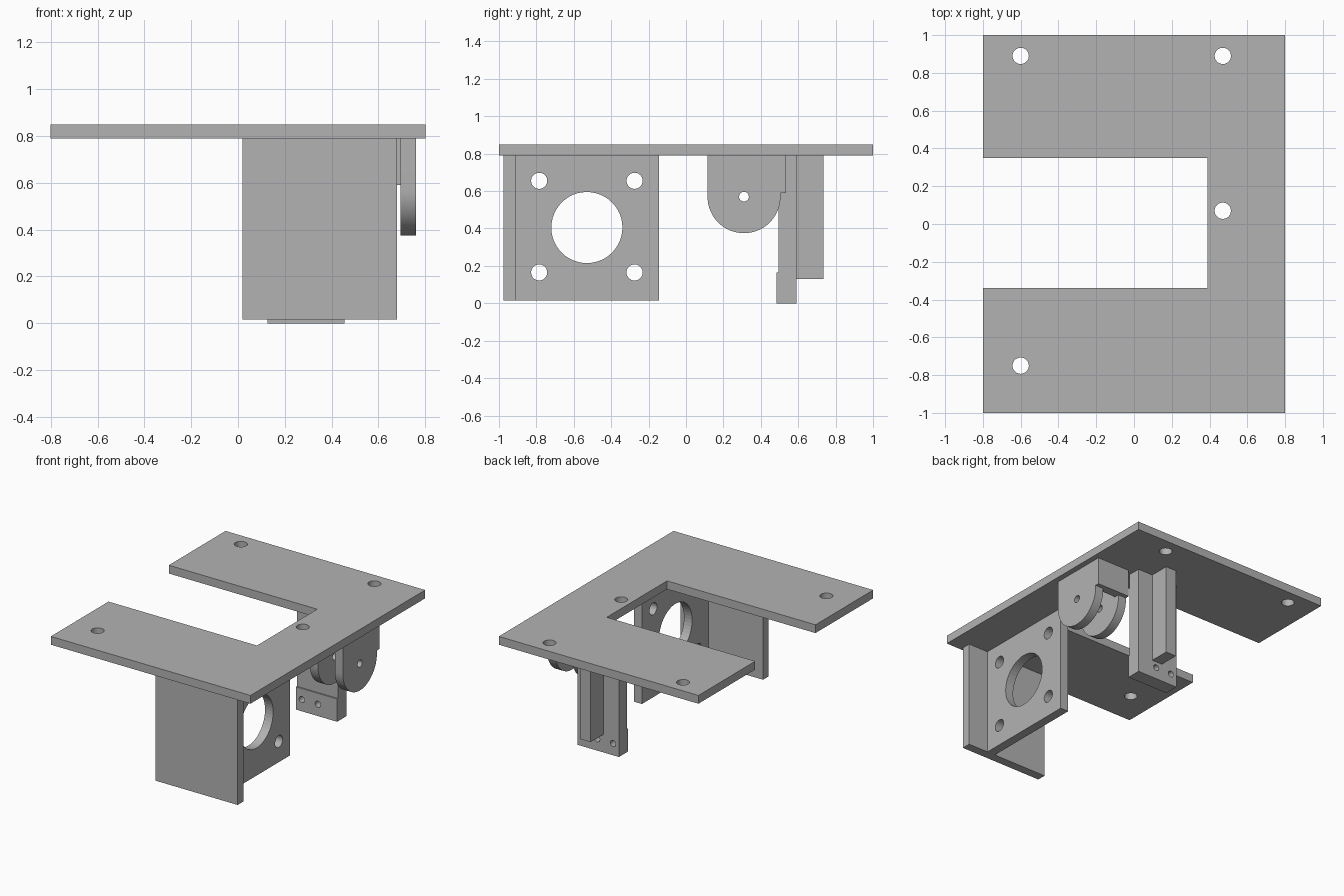
import bpy, bmesh, math
from mathutils import Vector

if "Cube" in bpy.data.objects:
    bpy.data.objects.remove(bpy.data.objects["Cube"])

GREY = (0.45, 0.45, 0.45, 1)
grey = bpy.data.materials.new("plain_grey")
grey.use_nodes = True
grey.diffuse_color = GREY
grey.node_tree.nodes["Principled BSDF"].inputs["Base Color"].default_value = GREY

# Each axis maps (u, v, depth) to world coordinates
AXES = {"x": lambda u, v, d: (d, u, v),
        "y": lambda u, v, d: (u, d, v),
        "z": lambda u, v, d: (u, v, d)}


def prism(name, axis, outline, low, high):
    """Extrude a closed outline along an axis."""
    bm = bmesh.new()
    face = bm.faces.new([bm.verts.new(AXES[axis](u, v, low)) for u, v in outline])
    new = bmesh.ops.extrude_face_region(bm, geom=[face])["geom"]
    bmesh.ops.translate(bm, vec=Vector(AXES[axis](0, 0, high - low)),
                        verts=[g for g in new if isinstance(g, bmesh.types.BMVert)])
    bmesh.ops.recalc_face_normals(bm, faces=bm.faces)
    mesh = bpy.data.meshes.new(name)
    bm.to_mesh(mesh)
    bm.free()
    mesh.materials.append(grey)
    ob = bpy.data.objects.new(name, mesh)
    bpy.context.collection.objects.link(ob)
    return ob


def box(name, xs, ys, zs):
    return prism(name, "z", [(xs[0], ys[0]), (xs[1], ys[0]), (xs[1], ys[1]), (xs[0], ys[1])], *zs)


def arc(u, v, r, start, end, n):
    angles = [start + (end - start) * i / n for i in range(n + 1)]
    return [(u + r * math.cos(a), v + r * math.sin(a)) for a in angles]


def drill(ob, axis, centres, radius, low, high):
    """Cut round holes right through a part."""
    for u, v in centres:
        cutter = prism("hole_cutter", axis, arc(u, v, radius, 0, math.tau, 48)[:-1], low, high)
        cutter.hide_render = True
        cutter.hide_viewport = True
        mod = ob.modifiers.new("hole", "BOOLEAN")
        mod.operation = "DIFFERENCE"
        mod.solver = "EXACT"
        mod.object = cutter


def smooth(ob):
    bpy.ops.object.select_all(action="DESELECT")
    ob.select_set(True)
    bpy.context.view_layer.objects.active = ob
    bpy.ops.object.shade_smooth_by_angle(angle=math.radians(30))


# C-shaped top plate with mounting holes
top = prism("top_plate", "z", [(-0.8, -1), (0.8, -1), (0.8, 1), (-0.8, 1),
                               (-0.8, 0.35), (0.39, 0.35), (0.39, -0.34), (-0.8, -0.34)], 0.79, 0.85)
drill(top, "z", [(-0.6, 0.89), (0.47, 0.89), (0.47, 0.07), (-0.6, -0.75)], 0.043, 0.7, 0.9)

# Motor mount: front wall and drilled side wall
box("motor_front_wall", (0.02, 0.68), (-0.975, -0.91), (0.015, 0.79))
side = box("motor_side_wall", (0.455, 0.52), (-0.91, -0.145), (0.015, 0.79))
drill(side, "x", [(-0.53, 0.405)], 0.19, 0.4, 0.6)
drill(side, "x", [(y, z) for y in (-0.785, -0.275) for z in (0.165, 0.655)], 0.043, 0.4, 0.6)

# Idler bracket: two round-ended ears joined by a rear wall
ear_outline = [(0.505, 0.79), (0.115, 0.79)] + arc(0.31, 0.57, 0.195, math.pi, math.tau, 32)
for name, x in (("outer_ear", 0.695), ("inner_ear", 0.495)):
    ear = prism(name, "x", ear_outline, x, x + 0.065)
    drill(ear, "x", [(0.31, 0.57)], 0.026, x - 0.05, x + 0.1)
    smooth(ear)
box("ear_rear_wall", (0.495, 0.76), (0.47, 0.535), (0.59, 0.79))

# Sensor post: upright, stiffening rib and drilled foot
box("post_upright", (0.125, 0.455), (0.495, 0.59), (0.165, 0.79))
box("post_rib", (0.25, 0.335), (0.59, 0.735), (0.13, 0.79))
foot = box("post_foot", (0.125, 0.455), (0.485, 0.59), (0, 0.165))
drill(foot, "y", [(0.172, 0.085), (0.3, 0.085)], 0.022, 0.4, 0.7)

for ob in (top, side, foot):
    smooth(ob)
